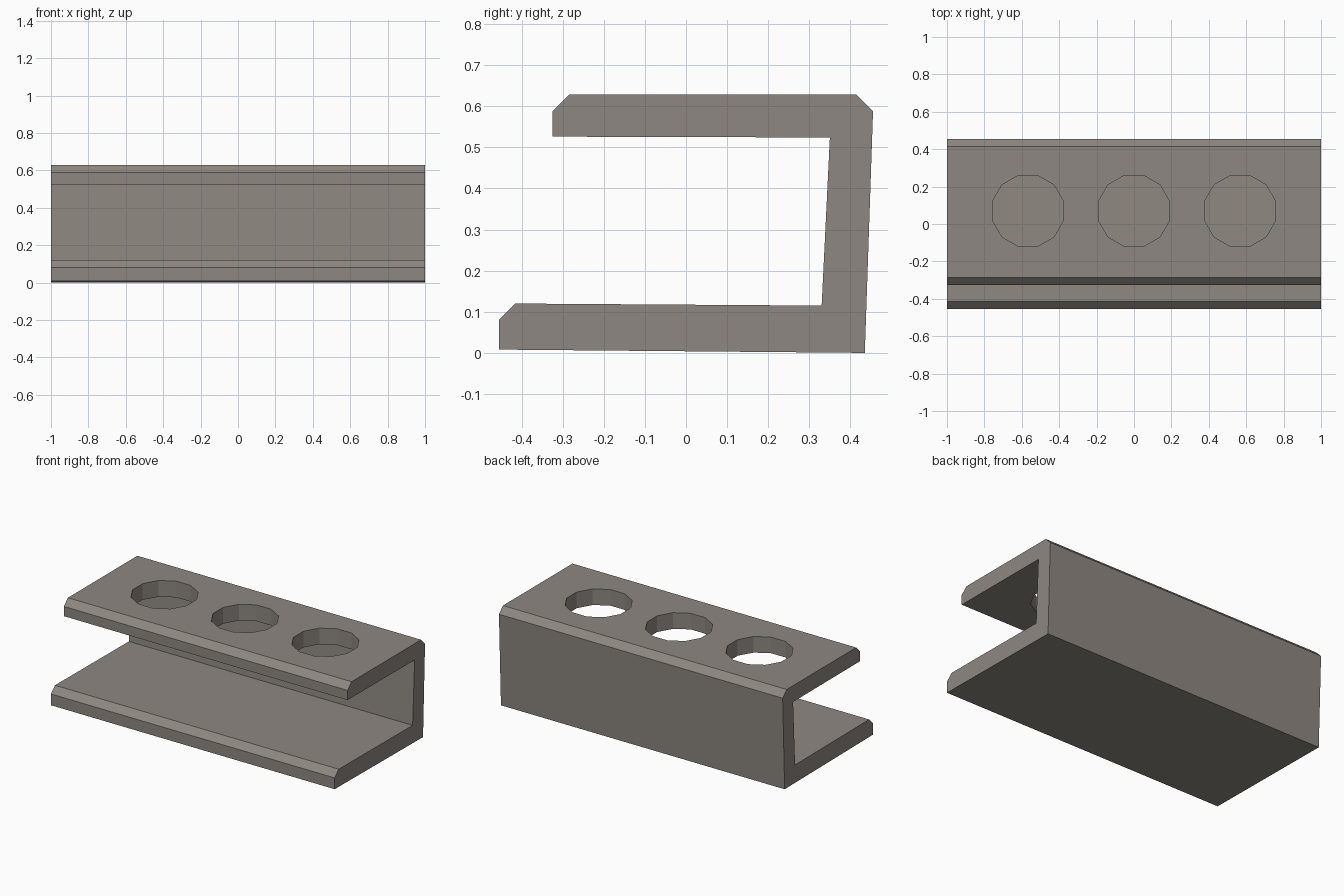
import bpy, bmesh, math
from mathutils import Matrix

if "Cube" in bpy.data.objects:
    bpy.data.objects.remove(bpy.data.objects["Cube"])

grey = bpy.data.materials.new("warm grey")
grey.diffuse_color = (0.27, 0.245, 0.22, 1)
grey.use_nodes = True
grey.node_tree.nodes["Principled BSDF"].inputs["Base Color"].default_value = grey.diffuse_color


def add_object(name, bm):
    bmesh.ops.recalc_face_normals(bm, faces=bm.faces[:])
    mesh = bpy.data.meshes.new(name)
    bm.to_mesh(mesh)
    bm.free()
    mesh.materials.append(grey)
    obj = bpy.data.objects.new(name, mesh)
    bpy.context.collection.objects.link(obj)
    return obj


# C-shaped channel: side profile (y, z) extruded along x
profile = [(-0.455, 0.008), (0.435, 0.0), (0.455, 0.588), (0.415, 0.628),
           (-0.285, 0.628), (-0.325, 0.588), (-0.325, 0.526), (0.35, 0.524),
           (0.33, 0.115), (-0.415, 0.12), (-0.455, 0.08)]
bm = bmesh.new()
face = bm.faces.new([bm.verts.new((-1, y, z)) for y, z in profile])
ext = bmesh.ops.extrude_face_region(bm, geom=[face], use_keep_orig=True)
bmesh.ops.translate(bm, vec=(2, 0, 0),
                    verts=[v for v in ext["geom"] if isinstance(v, bmesh.types.BMVert)])
channel = add_object("channel_rack", bm)

# Three twelve-sided holes through the upper shelf
bm = bmesh.new()
radius = 0.19 / math.cos(math.pi / 12)
for x in (-0.567, 0, 0.567):
    bmesh.ops.create_cone(bm, cap_ends=True, segments=12, radius1=radius,
                          radius2=radius, depth=0.4,
                          matrix=Matrix.Translation((x, 0.07, 0.6))
                          @ Matrix.Rotation(math.pi / 12, 4, 'Z'))
cutter = add_object("hole_cutter", bm)
cutter.hide_render = True
cutter.hide_set(True)

cut = channel.modifiers.new("holes", 'BOOLEAN')
cut.object = cutter
cut.operation = 'DIFFERENCE'
cut.solver = 'EXACT'
